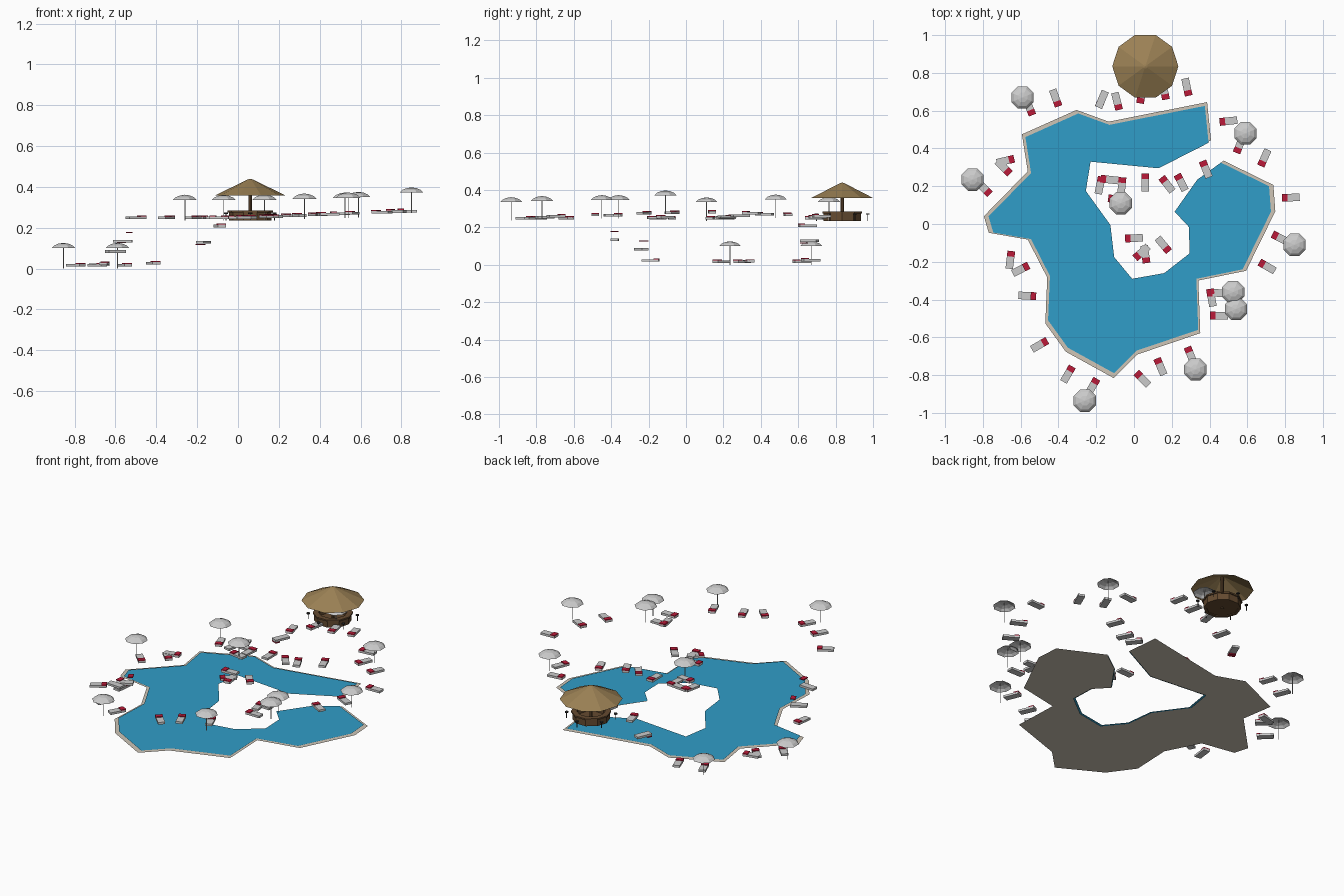
import bpy, bmesh, math
from math import cos, sin, radians, pi


def mat(name, col):
    m = bpy.data.materials.new(name)
    m.diffuse_color = (*col, 1)
    return m


WATER = mat("water", (0.03, 0.34, 0.58))
STONE = mat("stone", (0.62, 0.56, 0.47))
RED = mat("red_cloth", (0.5, 0.01, 0.04))
THATCH = mat("thatch", (0.33, 0.22, 0.09))
WOOD = mat("wood", (0.13, 0.07, 0.03))
DARK = mat("dark_metal", (0.03, 0.03, 0.03))


def obj(name, verts, faces, m=None, loc=(0, 0, 0), rot=0):
    me = bpy.data.meshes.new(name)
    me.from_pydata(verts, [], faces)
    if m:
        me.materials.append(m)
    o = bpy.data.objects.new(name, me)
    o.location = loc
    o.rotation_euler.z = rot
    bpy.context.collection.objects.link(o)
    return o


def lathe(name, profile, n, m=None, loc=(0, 0, 0), rot=0):
    """Spin an (r, z) profile; r = 0 collapses to one point."""
    verts, rings, faces = [], [], []
    for r, z in profile:
        if r == 0:
            rings.append([len(verts)] * n)
            verts.append((0, 0, z))
        else:
            rings.append([len(verts) + i for i in range(n)])
            verts += [(r * cos(2 * pi * i / n), r * sin(2 * pi * i / n), z) for i in range(n)]
    for a, b in zip(rings, rings[1:]):
        for i in range(n):
            j = (i + 1) % n
            faces.append(list(dict.fromkeys((a[i], a[j], b[j], b[i]))))
    return obj(name, verts, faces, m, loc, rot)


def box(name, x0, x1, w, z0, z1, m, loc, rot):
    v = [(x, y, z) for x in (x0, x1) for y in (-w, w) for z in (z0, z1)]
    f = [(0, 1, 3, 2), (4, 6, 7, 5), (0, 4, 5, 1), (2, 3, 7, 6), (0, 2, 6, 4), (1, 5, 7, 3)]
    return obj(name, v, f, m, loc, rot)


def ground(x):
    return 0.235 + 0.04 * max(0, x)


# pool: flat water sheet over a slightly larger stone sheet
OUTLINE = [(.375, .625), (.395, .43), (.13, .295), (-.23, .33), (-.255, .175), (-.125, -.005),
           (-.105, -.175), (-.01, -.29), (.16, -.26), (.295, -.155), (.29, -.015), (.215, .065),
           (.335, .235), (.46, .325), (.715, .2), (.725, .065), (.575, -.24), (.33, -.29),
           (.34, -.56), (.015, -.67), (-.105, -.79), (-.35, -.655), (-.455, -.51),
           (-.445, -.275), (-.545, -.08), (-.745, -.045), (-.77, .04), (-.545, .27),
           (-.575, .46), (-.295, .585), (-.13, .525)]


def sheet(name, k, z, m):
    o = obj(name, [(x * k, y * k, z) for x, y in OUTLINE],
            [tuple(reversed(range(len(OUTLINE))))], m)
    bm = bmesh.new()
    bm.from_mesh(o.data)
    bmesh.ops.triangulate(bm, faces=bm.faces[:], ngon_method='EAR_CLIP')
    bm.to_mesh(o.data)
    bm.free()


sheet("pool_rim", 1.032, 0.005, STONE)
sheet("pool_water", 1.0, 0.010, WATER)

# loungers: x, y, heading of the pillow end, optional ground height and pillow lift
SHORE = [(-.415, .667, -70, .012), (-.555, .62, -68, .003), (-.17, .66, -113, .115, -.02),
         (-.09, .65, -76, .195), (.04, .685, -100), (.16, .705, -78), (.28, .725, -78),
         (.5, .545, 186), (.56, .42, -112), (.69, .35, -114), (.83, .14, 182),
         (.775, -.075, 153), (.705, -.225, 150), (.435, -.365, 178), (.41, -.39, 100),
         (.45, -.485, 180), (.3, -.695, 112), (.14, -.755, 113), (.045, -.82, 135),
         (-.22, -.86, 60), (-.35, -.795, 60), (-.5, -.64, 30), (-.565, -.38, -3, .12, .035),
         (-.6, -.24, 27, .07, .035), (-.655, -.19, 83, .01), (-.68, .335, 13, .005),
         (-.69, .3, -45, .003), (-.795, .19, -45, .003)]
ISLAND = [(-.18, .205, 78), (-.13, .235, 174), (-.065, .2, 85), (-.09, .13, 172),
          (.06, .22, 90), (.175, .21, 128), (.25, .22, 117), (.38, .29, 112),
          (0, -.075, 183), (.04, -.15, 222), (.06, -.16, -82), (.155, -.11, -50)]
for x, y, a, *extra in SHORE + ISLAND:
    g = extra[0] if extra else ground(x)
    lift = extra[1] if len(extra) > 1 else 0
    box("lounger_body", -.047, .047, .02, .007, .02, None, (x, y, g), radians(a))
    box("lounger_pillow", .018, .047, .0205, .0195, .025, RED, (x, y, g + lift), radians(a))

# parasols: faceted open canopy on a thin pole
PARASOLS = [(-.855, .235, 0), (-.59, .67, 0), (.59, .48, .25), (.85, -.11, .272),
            (.525, -.36, .247), (.54, -.45, .247), (.325, -.77, .242), (-.26, -.935, .236),
            (-.07, .11, .235), (.13, .765, .237)]
for p in PARASOLS:
    lathe("parasol_canopy", [(.064, .1), (.05, .113), (.027, .122), (0, .126)], 8, None, p, pi / 8)
    lathe("parasol_pole", [(0, 0), (.0022, 0), (.0022, .123), (0, .123)], 6, None, p)

# beach bar: thatched roof, post, round counter and stools
HUT = (.06, .835, .235)
lathe("bar_roof", [(.175, .122), (.012, .202), (0, .205)], 10, THATCH, HUT)
lathe("bar_post", [(0, 0), (.009, 0), (.009, .2), (0, .2)], 8, WOOD, HUT)
lathe("bar_counter_wall", [(.088, .0), (.105, 0), (.105, .04), (.088, .04), (.088, 0)],
      10, WOOD, HUT)
lathe("bar_counter_top", [(.08, .04), (.112, .04), (.112, .049), (.08, .049), (.08, .04)],
      10, WOOD, HUT)
lathe("bar_floor", [(0, .004), (.09, .004)], 10, WOOD, HUT)
for i in range(6):
    a = radians(30 + 60 * i)
    loc = (HUT[0] + .137 * cos(a), HUT[1] + .137 * sin(a), HUT[2])
    lathe("stool_post", [(0, 0), (.0022, 0), (.0022, .034), (0, .034)], 6, DARK, loc)
    lathe("stool_seat", [(0, .033), (.01, .033), (.01, .039), (0, .039)], 8, DARK, loc)
